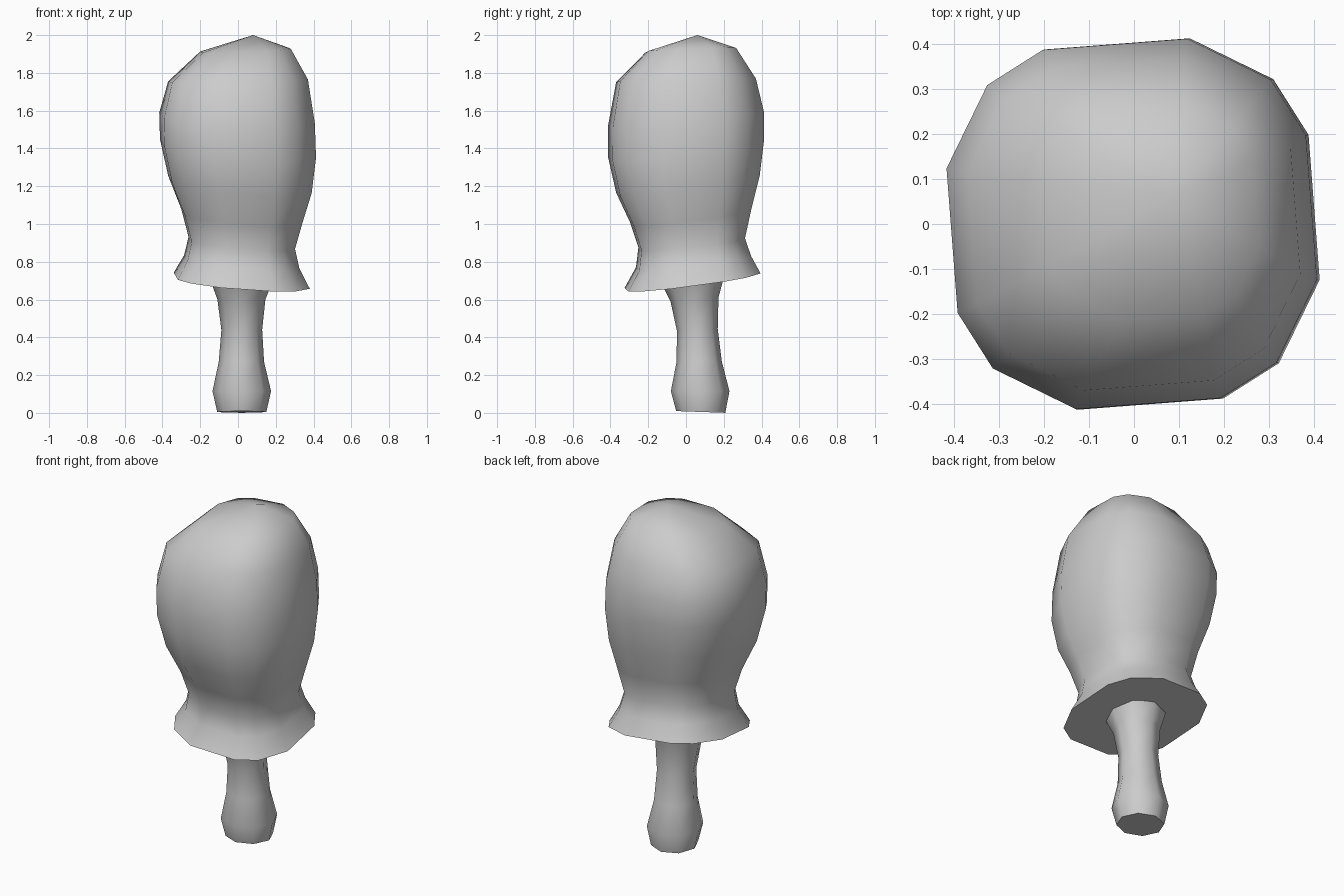
import bpy, bmesh, math
from mathutils import Vector

cube = bpy.data.objects.get("Cube")
if cube:
    bpy.data.objects.remove(cube, do_unlink=True)

grey = bpy.data.materials.new("plain grey")
grey.use_nodes = True
colour = (0.6, 0.6, 0.6, 1)
grey.diffuse_color = colour
grey.node_tree.nodes["Principled BSDF"].inputs["Base Color"].default_value = colour


def loft(name, section, rings, apex=None):
    """Skin scaled copies of a section; ring = (cx, cy, z, radius, slope_x, slope_y)."""
    bm = bmesh.new()
    loops = []
    for cx, cy, z, r, sx, sy in rings:
        loops.append([bm.verts.new((cx + px * r, cy + py * r, z + r * (px * sx + py * sy)))
                      for px, py in section])
    n = len(section)
    for low, high in zip(loops, loops[1:]):
        for i in range(n):
            j = (i + 1) % n
            bm.faces.new((low[i], low[j], high[j], high[i]))
    bm.faces.new(loops[0][::-1])
    if apex:
        tip = bm.verts.new(apex)
        for i in range(n):
            bm.faces.new((loops[-1][i], loops[-1][(i + 1) % n], tip))
    else:
        bm.faces.new(loops[-1])
    bmesh.ops.recalc_face_normals(bm, faces=bm.faces)
    mesh = bpy.data.meshes.new(name)
    bm.to_mesh(mesh)
    bm.free()
    mesh.materials.append(grey)
    obj = bpy.data.objects.new(name, mesh)
    bpy.context.collection.objects.link(obj)
    bpy.ops.object.select_all(action='DESELECT')
    obj.select_set(True)
    bpy.context.view_layer.objects.active = obj
    bpy.ops.object.shade_smooth_by_angle(angle=math.radians(55))
    return obj


# Head: rounded square section with a slight twist, repeated every quarter turn
quarter = [Vector((1.0, -0.3)), Vector((0.94, 0.48)), Vector((0.75, 0.78))]
head_section = [(v.x * c - v.y * s, v.x * s + v.y * c)
                for c, s in ((1, 0), (0, 1), (-1, 0), (0, -1)) for v in quarter]
loft("head", head_section, [
    (0.02, 0.035, 0.70, 0.36, -0.08, 0.13),
    (0.02, 0.04, 0.80, 0.305, -0.08, 0.12),
    (0.02, 0.03, 0.90, 0.282, -0.08, 0.11),
    (0.02, 0.025, 1.04, 0.32, -0.08, 0.13),
    (0.01, 0.01, 1.21, 0.38, -0.08, 0.14),
    (0.00, 0.00, 1.40, 0.413, -0.08, 0.13),
    (-0.005, 0.00, 1.56, 0.412, -0.04, 0.10),
    (0.00, 0.00, 1.76, 0.37, 0.02, 0.02),
    (0.04, 0.025, 1.92, 0.24, 0.04, 0.04),
], apex=(0.08, 0.06, 2.0))

# Handle: octagonal, flared into the collar and swollen near its foot
octagon = [(math.cos(math.pi * i / 4), math.sin(math.pi * i / 4)) for i in range(8)]
loft("handle", octagon, [
    (0.02, 0.078, 0.005, 0.13, 0, -0.035),
    (0.02, 0.075, 0.115, 0.155, 0, 0),
    (0.018, 0.07, 0.27, 0.12, 0, 0),
    (0.02, 0.06, 0.44, 0.108, 0, 0.05),
    (0.018, 0.045, 0.60, 0.127, 0, 0.08),
    (0.02, 0.035, 0.70, 0.165, 0, 0.1),
])
